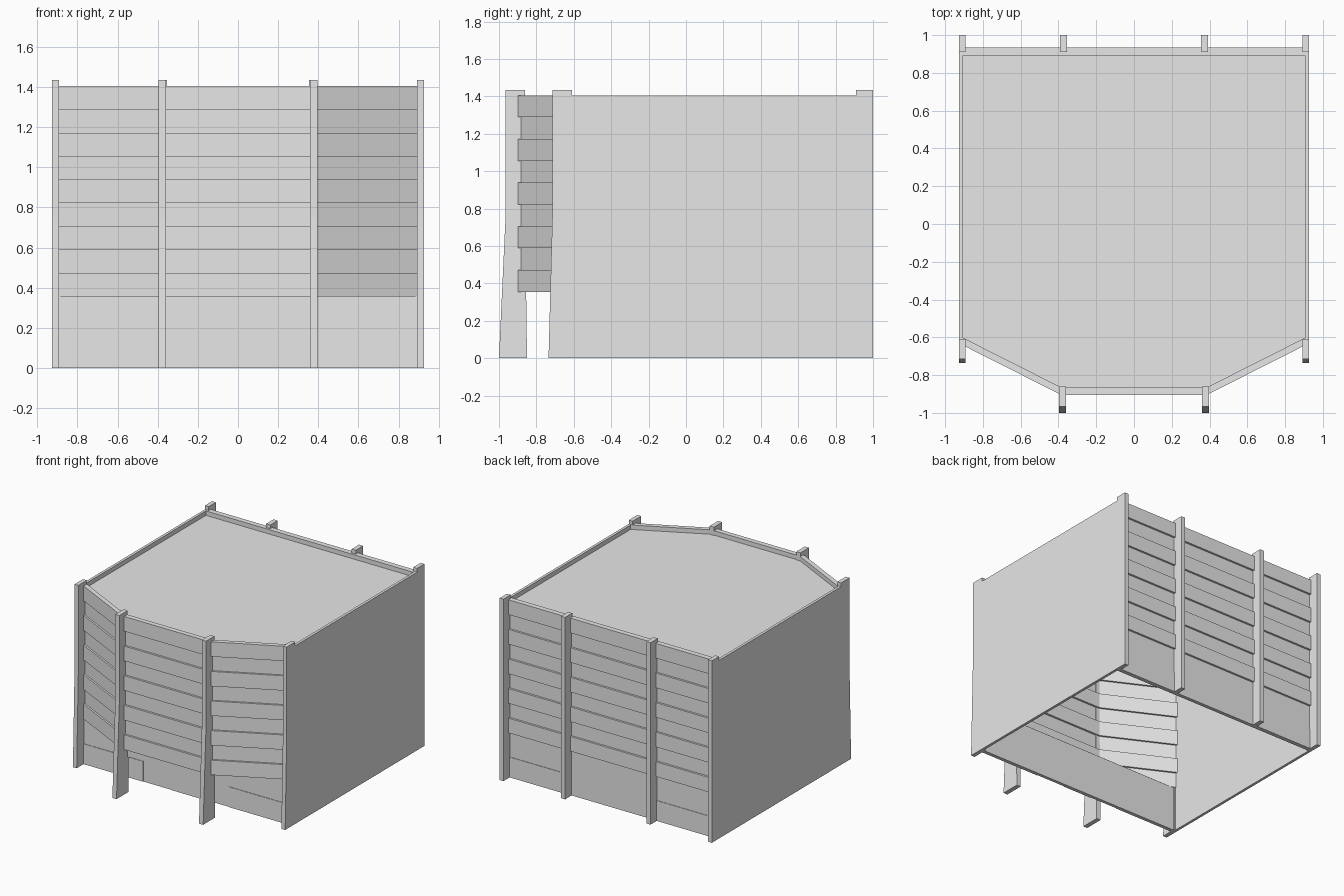
import bpy, bmesh
from mathutils import Vector

cube = bpy.data.objects.get("Cube")
if cube:
    bpy.data.objects.remove(cube, do_unlink=True)

grey = bpy.data.materials.new("light_grey")
grey.use_nodes = True
grey.diffuse_color = (0.8, 0.8, 0.8, 1)
grey.node_tree.nodes["Principled BSDF"].inputs["Base Color"].default_value = (0.8, 0.8, 0.8, 1)

TOP, CAP, STOREY, BANDS = 1.405, 1.435, 0.355, 9
STEP = (TOP - STOREY) / BANDS


def add_prism(bm, points, depth):
    """Extrude a closed outline along depth."""
    face = bm.faces.new([bm.verts.new(p) for p in points])
    out = bmesh.ops.extrude_face_region(bm, geom=[face])
    verts = [g for g in out["geom"] if isinstance(g, bmesh.types.BMVert)]
    bmesh.ops.translate(bm, verts=verts, vec=Vector(depth))


def finish(name, bm):
    bmesh.ops.recalc_face_normals(bm, faces=bm.faces[:])
    mesh = bpy.data.meshes.new(name)
    bm.to_mesh(mesh)
    bm.free()
    mesh.materials.append(grey)
    obj = bpy.data.objects.new(name, mesh)
    bpy.context.collection.objects.link(obj)
    return obj


def plan(name, outline, z0, z1):
    bm = bmesh.new()
    add_prism(bm, [(x, y, z0) for x, y in outline], (0, 0, z1 - z0))
    return finish(name, bm)


def side(name, profile, x0, x1):
    bm = bmesh.new()
    add_prism(bm, [(x0, y, z) for y, z in profile], (x1 - x0, 0, 0))
    return finish(name, bm)


def box(name, x0, x1, y0, y1, z0, z1):
    return plan(name, [(x0, y0), (x1, y0), (x1, y1), (x0, y1)], z0, z1)


def banded(name, path, thick, recess):
    """Stack of bands following a path, every second one set back."""
    bm = bmesh.new()
    for i in range(BANDS):
        d = recess if i % 2 else 0
        ring = [(x, y + d) for x, y in path] + [(x, y + d + thick) for x, y in reversed(path)]
        add_prism(bm, [(x, y, STOREY + i * STEP) for x, y in ring], (0, 0, STEP))
    return finish(name, bm)


# Banded upper walls
front_path = [(-0.91, -0.64), (-0.385, -0.905), (0.385, -0.905), (0.91, -0.64)]
banded("front_bands", front_path, 0.04, 0.016)
banded("back_bands", [(0.906, 0.935), (-0.906, 0.935)], -0.042, -0.016)

# Ground floor walls, door and low panels
box("front_ground_wall", -0.906, 0.906, -0.645, -0.62, 0, STOREY)
box("back_ground_wall", -0.906, 0.906, 0.89, 0.919, 0, STOREY)
box("door", -0.125, 0.122, -0.649, -0.645, 0, 0.24)
for s, label in ((1, "left"), (-1, "right")):
    a, b = sorted((s * 0.375, s * 0.9))
    box("front_low_panel_" + label, a, b, -0.649, -0.645, 0, 0.16)
    box("back_low_panel_" + label, a, b, 0.919, 0.923, 0, 0.16)

# Roof deck and overhang underside
deck = [(x, y + 0.025) for x, y in front_path] + [(0.91, 0.91), (-0.91, 0.91)]
plan("roof_deck", deck, 1.355, 1.37)
plan("overhang_underside", [(x, y + 0.01) for x, y in front_path], STOREY + 0.001, STOREY + 0.008)

# Profiles in y and z
front_edge = [(-0.715, CAP), (-0.715, 0.75), (-0.735, 0)]
wall_profile = front_edge + [(1, 0), (1, CAP), (0.91, CAP), (0.91, TOP), (-0.61, TOP), (-0.61, CAP)]
corner_profile = front_edge + [(-0.61, 0), (-0.61, CAP)]
pier_profile = [(-0.965, CAP), (-0.965, 0.75), (-1, 0), (-0.85, 0), (-0.86, 0.75), (-0.86, CAP)]

# Side walls, piers and corner pilasters
for s, label in ((1, "left"), (-1, "right")):
    side("side_wall_" + label, wall_profile, s * 0.905, s * 0.926)
    side("front_corner_pilaster_" + label, corner_profile, s * 0.893, s * 0.905)
    side("front_pier_" + label, pier_profile, s * 0.36, s * 0.396)
    back_profile = [(0.91, 0), (1, 0), (1, CAP), (0.91, CAP)]
    side("back_corner_pilaster_" + label, back_profile, s * 0.893, s * 0.905)
    side("back_pilaster_" + label, back_profile, s * 0.355, s * 0.391)
